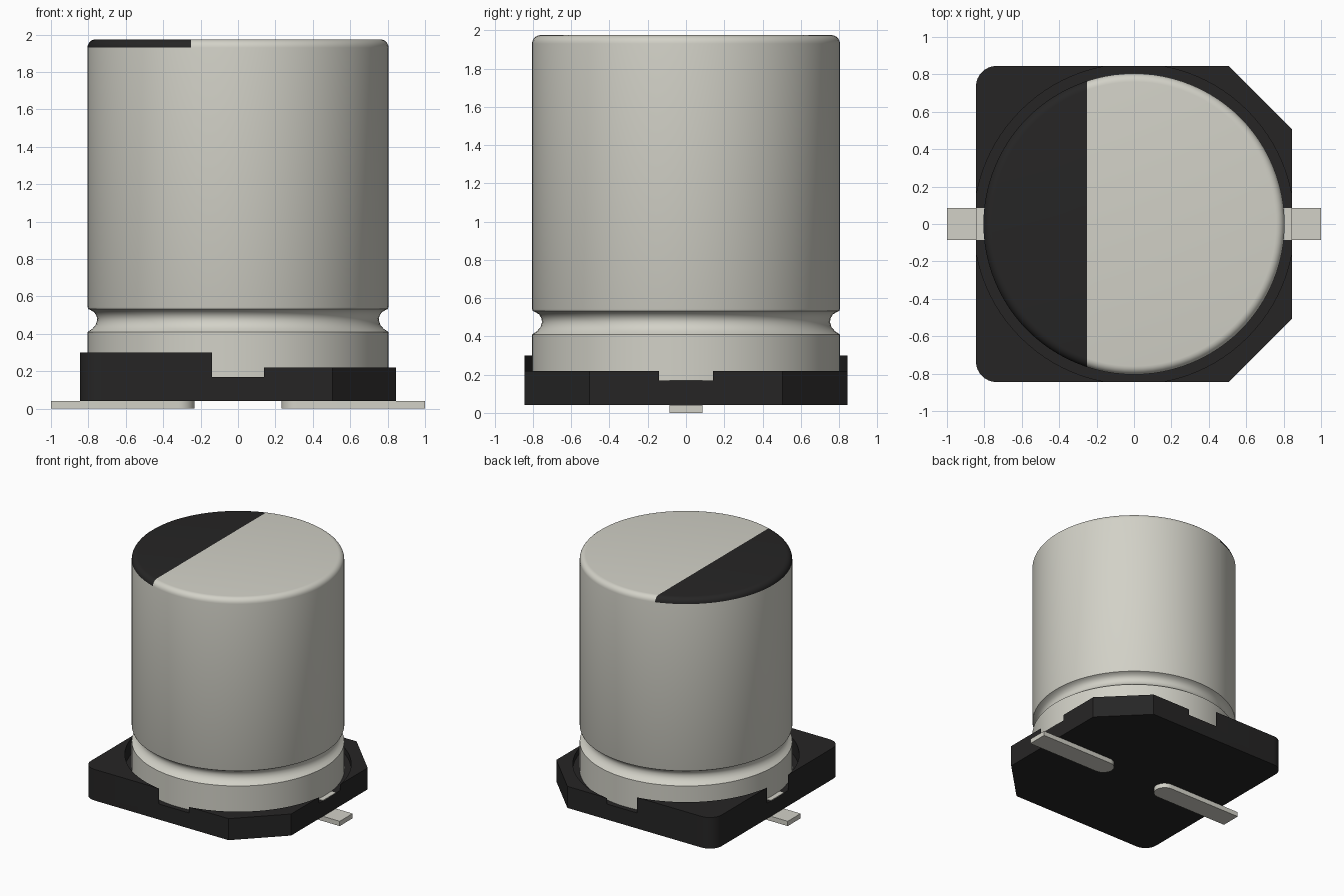
import bpy, bmesh, math
from mathutils import Vector

cube = bpy.data.objects.get("Cube")
if cube:
    bpy.data.objects.remove(cube, do_unlink=True)


def material(name, rgb):
    m = bpy.data.materials.new(name)
    m.use_nodes = True
    m.diffuse_color = (*rgb, 1)
    bsdf = m.node_tree.nodes["Principled BSDF"]
    bsdf.inputs["Base Color"].default_value = (*rgb, 1)
    bsdf.inputs["Roughness"].default_value = 0.5
    return m


METAL = material("warm grey metal", (0.645, 0.638, 0.572))
BLACK = material("black plastic", (0.0192, 0.0185, 0.0185))


def finish(name, bm, *mats):
    bmesh.ops.recalc_face_normals(bm, faces=bm.faces)
    me = bpy.data.meshes.new(name)
    bm.to_mesh(me)
    bm.free()
    for m in mats:
        me.materials.append(m)
    ob = bpy.data.objects.new(name, me)
    bpy.context.collection.objects.link(ob)
    return ob


def activate(ob):
    bpy.ops.object.select_all(action='DESELECT')
    ob.select_set(True)
    bpy.context.view_layer.objects.active = ob


def smooth(ob):
    activate(ob)
    bpy.ops.object.shade_smooth_by_angle(angle=math.radians(30))


def prism(name, outline, z0, z1, mat):
    """Extrude a plan outline from z0 up to z1."""
    bm = bmesh.new()
    face = bm.faces.new([bm.verts.new((x, y, z0)) for x, y in outline])
    top = bmesh.ops.extrude_face_region(bm, geom=[face])
    verts = [v for v in top["geom"] if isinstance(v, bmesh.types.BMVert)]
    bmesh.ops.translate(bm, verts=verts, vec=(0, 0, z1 - z0))
    return finish(name, bm, mat)


def arc(cx, cy, r, a0, a1, n):
    return [(cx + r * math.cos(math.radians(a0 + (a1 - a0) * i / n)),
             cy + r * math.sin(math.radians(a0 + (a1 - a0) * i / n))) for i in range(n + 1)]


def cut(ob, cutter):
    mod = ob.modifiers.new("cut", 'BOOLEAN')
    mod.operation, mod.solver, mod.object = 'DIFFERENCE', 'EXACT', cutter
    activate(ob)
    bpy.ops.object.modifier_apply(modifier=mod.name)
    bpy.data.objects.remove(cutter, do_unlink=True)


# Base: two rounded and two chamfered corners, lower on the +x half,
# with a round pocket that breaks through the middle of every side
H, C, R = 0.845, 0.505, 0.11
outline = ([(C, -H), (H, -C), (H, C), (C, H)]
           + arc(-H + R, H - R, R, 90, 180, 8) + arc(-H + R, -H + R, R, 180, 270, 8))
base = prism("base", outline, 0.04, 0.30, BLACK)
cut(base, prism("step_cutter", [(0, -1), (1, -1), (1, 1), (0, 1)], 0.22, 0.5, BLACK))
cut(base, prism("pocket_cutter", arc(0, 0, 0.857, 0, 360, 96)[:-1], 0.17, 0.6, BLACK))
smooth(base)

# Can: lathed profile with a crimp groove and a rounded top edge
RAD, TOP, FIL, SEG = 0.805, 1.975, 0.045, 96
profile = [(RAD, 0.165), (RAD, 0.41), (0.778, 0.428), (0.760, 0.450), (0.753, 0.475),
           (0.756, 0.495), (0.768, 0.515), (0.788, 0.527), (0.801, 0.533), (RAD, 0.545)]
profile += arc(RAD - FIL, TOP - FIL, FIL, 0, 90, 6)
bm = bmesh.new()
rings = [[bm.verts.new((r * math.cos(2 * math.pi * i / SEG), r * math.sin(2 * math.pi * i / SEG), z))
          for i in range(SEG)] for r, z in profile]
for lo, hi in zip(rings, rings[1:]):
    for i in range(SEG):
        j = (i + 1) % SEG
        bm.faces.new((lo[i], lo[j], hi[j], hi[i]))
bm.faces.new(rings[0][::-1])
bm.faces.new(rings[-1])

# Polarity mark: split the top and its rounded edge along a straight line
MARK_X = -0.25
cap = [f for f in bm.faces if f.calc_center_median().z > TOP - FIL]
geom = set(cap) | {e for f in cap for e in f.edges} | {v for f in cap for v in f.verts}
bmesh.ops.bisect_plane(bm, geom=list(geom), dist=1e-5,
                       plane_co=Vector((MARK_X, 0, 0)), plane_no=Vector((1, 0, 0)))
for f in bm.faces:
    c = f.calc_center_bounds()
    f.material_index = int(c.z > TOP - FIL and c.x < MARK_X)
smooth(finish("can", bm, METAL, BLACK))

# Leads: flat strips with a rounded inner end, plus the strip seen in the side notch
W = 0.085
for side, s in (("left", 1), ("right", -1)):
    plan = [(1.0, -W), (1.0, W)] + arc(0.232 + W, 0, W, 90, 270, 16)
    smooth(prism(side + "_lead", [(s * x, y) for x, y in plan], 0, 0.04, METAL))
    strip = [(0.78, -W), (H, -W), (H, W), (0.78, W)]
    prism(side + "_lead_strip", [(s * x, y) for x, y in strip], 0.168, 0.173, METAL)
